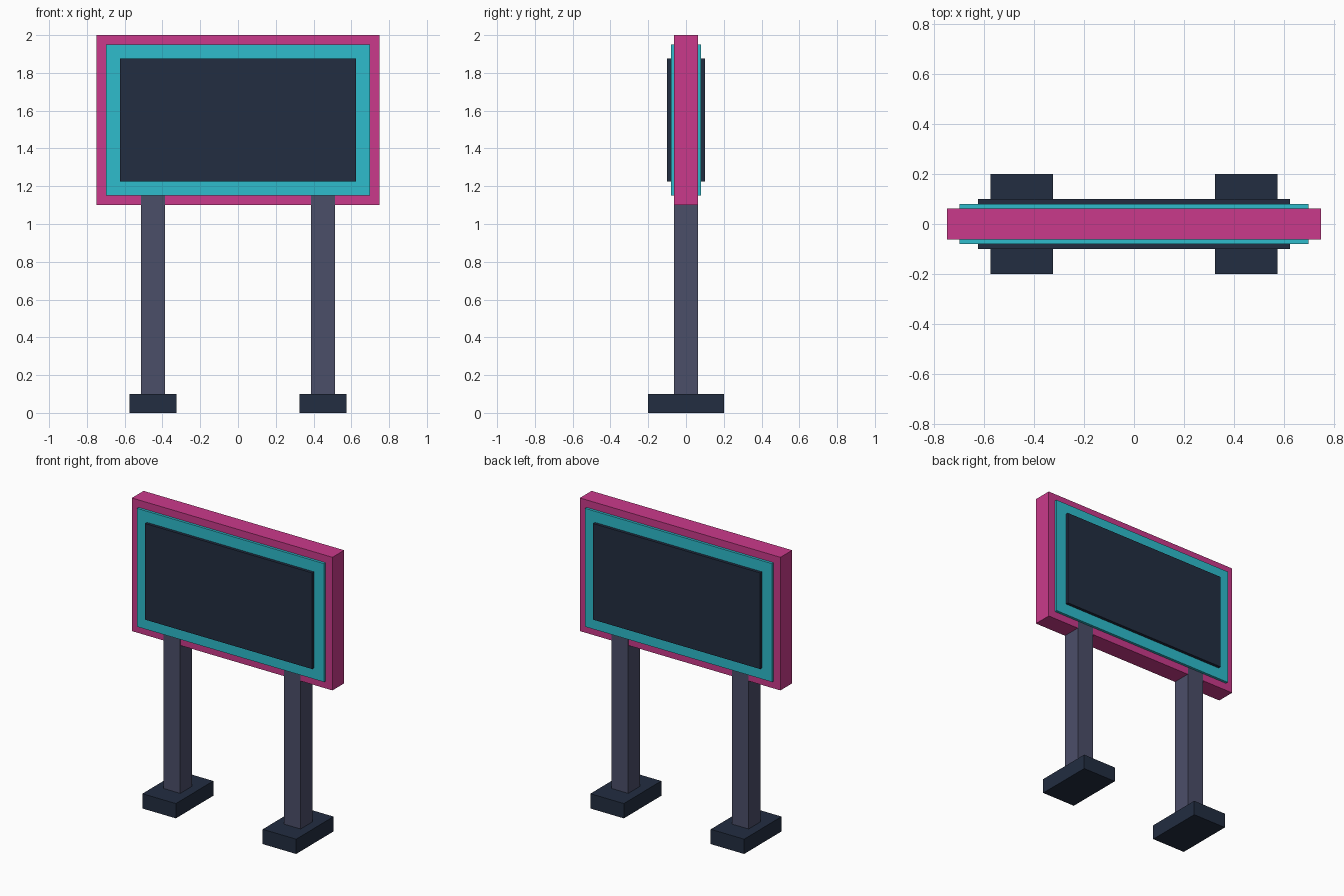
import bpy

default = bpy.data.objects.get("Cube")
if default:
    bpy.data.objects.remove(default, do_unlink=True)


def linear(c):
    return c / 12.92 if c <= 0.04045 else ((c + 0.055) / 1.055) ** 2.4


def material(name, hex_code):
    rgb = [linear(b / 255) for b in bytes.fromhex(hex_code)]
    mat = bpy.data.materials.new(name)
    mat.use_nodes = True
    mat.diffuse_color = (*rgb, 1)
    mat.node_tree.nodes["Principled BSDF"].inputs["Base Color"].default_value = (*rgb, 1)
    return mat


pink = material("pink", "CA3A8B")
teal = material("teal", "2EBCCC")
navy = material("dark navy", "222D41")
slate = material("slate", "4B4E69")


def box(name, x, width, depth, bottom, top, mat, y=0):
    bpy.ops.mesh.primitive_cube_add(size=1, location=(x, y, (bottom + top) / 2))
    obj = bpy.context.object
    obj.name = obj.data.name = name
    obj.scale = (width, depth, top - bottom)
    bpy.ops.object.transform_apply(location=False, rotation=False, scale=True)
    obj.data.materials.append(mat)
    return obj


# Sign board: outer case with a stepped trim and panel showing on both faces
box("board_case", 0, 1.5, 0.125, 1.1, 2.0, pink)
box("board_trim", 0, 1.4, 0.16, 1.15, 1.95, teal)
box("display_panel", 0, 1.25, 0.2, 1.225, 1.875, navy)

# Posts on foot blocks, running just proud of the case up to the trim
for side, x in (("left", 0.45), ("right", -0.45)):
    box(side + "_foot", x, 0.25, 0.4, 0, 0.1, navy)
    box(side + "_post", x, 0.125, 0.127, 0.05, 1.2, slate)
